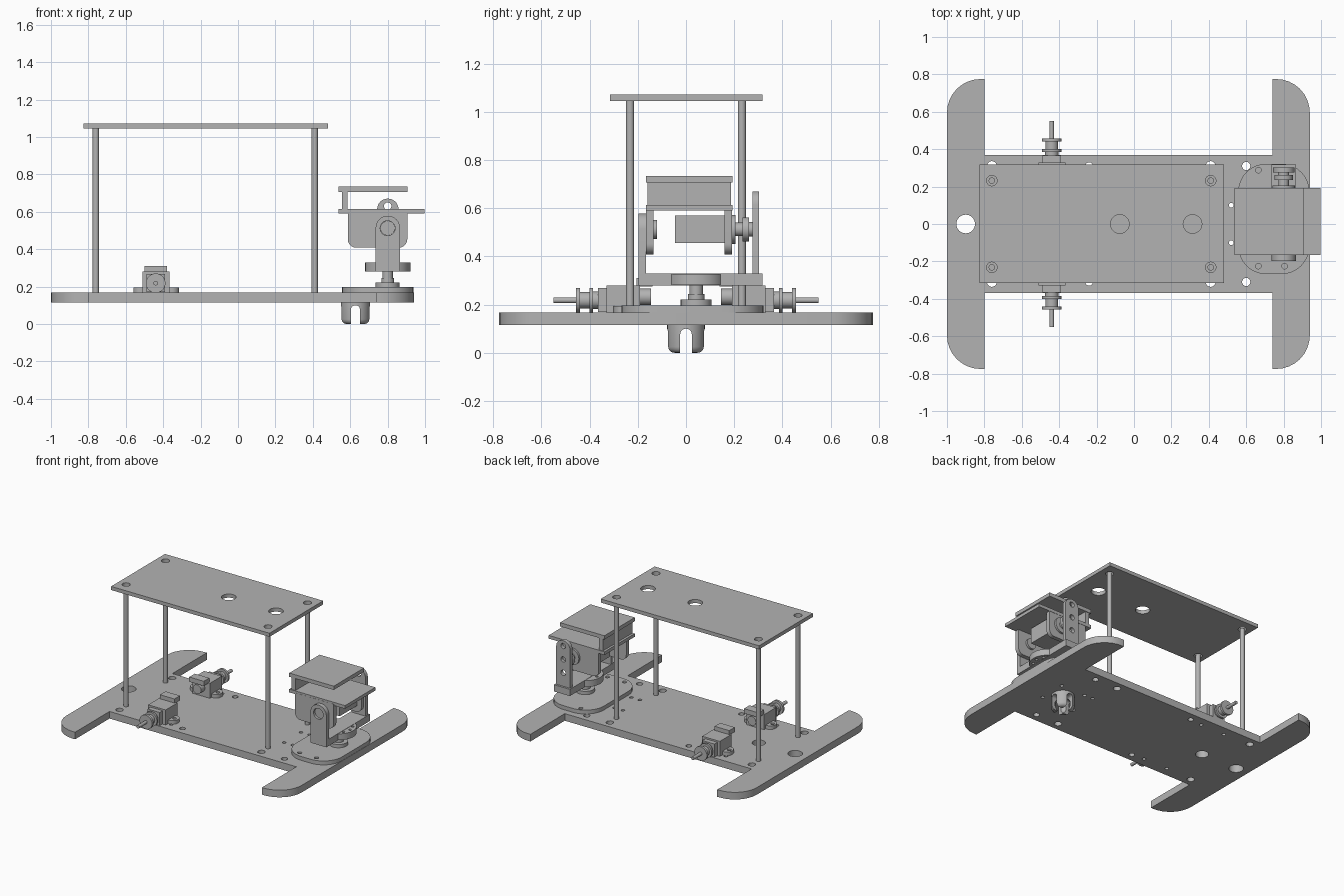
import bpy, bmesh, math
from mathutils import Vector, Matrix

cube = bpy.data.objects.get("Cube")
if cube:
    bpy.data.objects.remove(cube, do_unlink=True)

grey = bpy.data.materials.new("plain grey")
grey.use_nodes = True
grey.diffuse_color = (0.45, 0.45, 0.45, 1)
grey.node_tree.nodes["Principled BSDF"].inputs["Base Color"].default_value = grey.diffuse_color
parts = []


def add_mesh(name, bm):
    mesh = bpy.data.meshes.new(name)
    bm.to_mesh(mesh)
    bm.free()
    mesh.materials.append(grey)
    ob = bpy.data.objects.new(name, mesh)
    bpy.context.scene.collection.objects.link(ob)
    parts.append(ob)
    return ob


def box(name, x, y, z):
    """Box from three (low, high) ranges."""
    bm = bmesh.new()
    bmesh.ops.create_cube(bm, size=1)
    for v in bm.verts:
        v.co = [(a + b) / 2 + c * abs(b - a) for c, (a, b) in zip(v.co, (x, y, z))]
    return add_mesh(name, bm)


def rod(name, centre, span, r, axis="Z", r2=None):
    """Cylinder along an axis; centre gives the two other coordinates."""
    lo, hi = sorted(span)
    bm = bmesh.new()
    bmesh.ops.create_cone(bm, cap_ends=True, segments=32, radius1=r,
                          radius2=r if r2 is None else r2, depth=hi - lo)
    mid = (lo + hi) / 2
    if axis == "Y":
        turn = Matrix.Rotation(math.pi / 2, 4, "X")
        place = Matrix.Translation((centre[0], mid, centre[1])) @ turn
    else:
        place = Matrix.Translation((centre[0], centre[1], mid))
    bm.transform(place)
    return add_mesh(name, bm)


def rounded(corners):
    """Right-angled outline with a radius per corner."""
    pts = []
    for i, (x, y, r) in enumerate(corners):
        p = Vector((x, y))
        d1 = (Vector(corners[i - 1][:2]) - p).normalized()
        d2 = (Vector(corners[(i + 1) % len(corners)][:2]) - p).normalized()
        if not r:
            pts.append(p)
            continue
        c = p + r * (d1 + d2)
        for k in range(9):
            t = k / 8 * math.pi / 2
            pts.append(c - r * (d2 * math.cos(t) + d1 * math.sin(t)))
    return pts


def rect(x0, x1, y0, y1, low=0, high=0):
    return rounded([(x0, y0, low), (x1, y0, low), (x1, y1, high), (x0, y1, high)])


def circle(x, y, r):
    return [Vector((x + r * math.cos(k * math.pi / 12), y + r * math.sin(k * math.pi / 12)))
            for k in range(24)]


def plate(name, outline, holes, span, axis="Z"):
    """Flat sheet with round holes (x, y, r), extruded along Z or Y."""
    lo, hi = sorted(span)
    cu = bpy.data.curves.new(name, "CURVE")
    cu.dimensions, cu.fill_mode, cu.extrude = "2D", "BOTH", (hi - lo) / 2
    for loop in [outline] + [circle(*h) for h in holes]:
        sp = cu.splines.new("POLY")
        sp.points.add(len(loop) - 1)
        for point, co in zip(sp.points, loop):
            point.co = (co.x, co.y, 0, 1)
        sp.use_cyclic_u = True
    helper = bpy.data.objects.new(name + " outline", cu)
    bpy.context.scene.collection.objects.link(helper)
    bpy.context.view_layer.update()
    bm = bmesh.new()
    bm.from_mesh(helper.evaluated_get(bpy.context.evaluated_depsgraph_get()).to_mesh())
    bpy.data.objects.remove(helper, do_unlink=True)
    bmesh.ops.remove_doubles(bm, verts=bm.verts, dist=0.0001)
    bmesh.ops.recalc_face_normals(bm, faces=bm.faces)
    mid = (lo + hi) / 2
    if axis == "Y":
        bm.transform(Matrix.Translation((0, mid, 0)) @ Matrix.Rotation(math.pi / 2, 4, "X"))
    else:
        bm.transform(Matrix.Translation((0, 0, mid)))
    return add_mesh(name, bm)


def carve(ob, cutters):
    """Subtract the cutters and discard them."""
    for c in cutters:
        mod = ob.modifiers.new("cut", "BOOLEAN")
        mod.operation, mod.solver, mod.object = "DIFFERENCE", "EXACT", c
    bpy.context.view_layer.update()
    mesh = bpy.data.meshes.new_from_object(ob.evaluated_get(bpy.context.evaluated_depsgraph_get()))
    ob.modifiers.clear()
    ob.data = mesh
    for c in cutters:
        parts.remove(c)
        bpy.data.objects.remove(c, do_unlink=True)


# Chassis: one half outline, mirrored to the other side
half = [(0.94, 0.775, 0.18), (0.74, 0.775, 0), (0.74, 0.37, 0),
        (-0.8, 0.37, 0), (-0.8, 0.775, 0), (-1, 0.775, 0.18)]
outline = rounded(half + [(x, -y, r) for x, y, r in reversed(half)])
holes = [(-0.9, 0, 0.05), (-0.6, 0, 0.045)]
for s in (-1, 1):
    holes += [(x, s * 0.31, r) for x, r in ((-0.76, 0.026), (-0.24, 0.02), (0.41, 0.026), (0.6, 0.022))]
    holes += [(x, s * 0.1, 0.013) for x in (0.45, 0.52, 0.72)]
    holes += [(x, s * 0.3, 0.013) for x in (-0.54, -0.34)]
plate("chassis", outline, holes, (0.115, 0.168))

# Upper deck on four posts
posts = [(x, y) for x in (-0.76, 0.41) for y in (-0.232, 0.232)]
plate("upper_deck", rect(-0.825, 0.48, -0.315, 0.318),
      [(x, y, 0.028) for x, y in posts] + [(-0.076, 0, 0.05), (0.313, 0, 0.05)], (1.045, 1.072))
for x, y in posts:
    rod("deck_post", (x, y), (0.16, 1.047), 0.017)

# Drive motors with hubs and shafts, mirrored front to back
MX, MZ = -0.44, 0.218
for s, side in ((-1, "front"), (1, "back")):
    def name(part):
        return side + "_motor_" + part

    def along(a, b):
        return tuple(sorted((s * a, s * b)))

    lo, hi = along(0.21, 0.3)
    plate(name("mount"), rect(-0.56, -0.315, lo, hi, 0.04, 0.04),
          [(-0.535, s * 0.255, 0.014), (-0.345, s * 0.255, 0.014)], (0.168, 0.195))
    box(name("body"), (-0.51, -0.365), along(0.19, 0.33), (0.168, 0.28))
    box(name("cap"), (-0.5, -0.38), along(0.14, 0.205), (0.275, 0.31))
    rod(name("tail"), (MX, 0.232), along(0.145, 0.2), 0.034, "Y")
    box(name("gearbox"), (-0.49, -0.39), along(0.33, 0.365), (0.17, 0.268))
    for a, b, r in ((0.36, 0.39, 0.036), (0.385, 0.4, 0.052), (0.4, 0.44, 0.034),
                    (0.44, 0.457, 0.052), (0.45, 0.55, 0.012)):
        rod(name("shaft" if r < 0.02 else "hub"), (MX, MZ), along(a, b), r, "Y")

# Ball caster socket: a cup split into four prongs
CX = 0.628
cup = rod("caster_socket", (CX, 0), (0, 0.118), 0.078)
bm = bmesh.new()
bm.from_mesh(cup.data)
rim = [e for e in bm.edges if all(v.co.z < 0.01 for v in e.verts)]
bmesh.ops.bevel(bm, geom=rim, offset=0.025, segments=4, profile=0.5, affect="EDGES")
bm.to_mesh(cup.data)
bm.free()
bm = bmesh.new()
bmesh.ops.create_uvsphere(bm, u_segments=32, v_segments=16, radius=0.055)
bm.transform(Matrix.Translation((CX, 0, 0.045)))
ball = add_mesh("ball_cutter", bm)
slot = rounded([(-0.024, -0.05, 0), (0.024, -0.05, 0), (0.024, 0.1, 0.023), (-0.024, 0.1, 0.023)])
slot_a = plate("slot_cutter", slot, [], (-0.2, 0.2), "Y")
slot_b = plate("slot_cutter", slot, [], (-0.2, 0.2), "Y")
slot_a.data.transform(Matrix.Translation((CX, 0, 0)))
slot_b.data.transform(Matrix.Translation((CX, 0, 0)) @ Matrix.Rotation(math.pi / 2, 4, "Z"))
carve(cup, [ball, slot_a, slot_b])

# Pan base and turntable
PX, PY = 0.8, 0.042
plate("pan_base", rect(0.557, 0.938, -0.268, 0.322, 0.15, 0.15),
      [(0.665, 0.288, 0.015), (0.665, -0.225, 0.015), (0.805, -0.225, 0.015)], (0.166, 0.197))
rod("pan_collar", (PX, PY), (0.19, 0.222), 0.064)
rod("pan_flange", (PX, PY), (0.22, 0.245), 0.034)
rod("pan_spindle", (PX, PY), (0.24, 0.285), 0.028)
plate("turntable_disc", circle(PX, PY, 0.122),
      [(PX + 0.095 * math.cos(a), PY + 0.095 * math.sin(a), 0.01) for a in (0, 0.6, -0.6, math.pi)],
      (0.281, 0.328))
box("turntable_bar", (0.735, 0.866), (-0.197, 0.318), (0.28, 0.33))

# Fork uprights that carry the tilt head
TZ = 0.512
plate("front_fork_arm", rect(0.736, 0.866, 0.3, 0.578, 0, 0.064), [(PX, TZ, 0.04)], (-0.197, -0.166), "Y")
plate("back_fork_arm", rect(0.744, 0.858, 0.3, 0.67, 0, 0.056),
      [(PX, z, 0.02) for z in (0.43, 0.53, 0.63)], (0.275, 0.303), "Y")
rod("front_pivot", (PX, TZ), (-0.18, -0.12), 0.039, "Y")
for a, b, r in ((0.185, 0.205, 0.06), (0.205, 0.235, 0.028), (0.235, 0.262, 0.05), (0.26, 0.28, 0.03)):
    rod("back_pivot", (PX, TZ), (a, b), r, "Y")

# Tilt head: two cheeks, servo, and stacked shelves
for y0, y1 in ((-0.166, -0.135), (0.16, 0.19)):
    plate("head_cheek", rect(0.587, 0.905, 0.408, 0.6, 0.045, 0), [], (y0, y1), "Y")
box("tilt_servo", (0.66, 0.87), (-0.045, 0.17), (0.455, 0.57))
box("lower_shelf", (0.538, 0.998), (-0.165, 0.192), (0.59, 0.614))
box("shelf_spacer", (0.555, 0.585), (-0.16, 0.187), (0.61, 0.71))
box("upper_shelf", (0.538, 0.905), (-0.165, 0.192), (0.706, 0.734))

# Smooth the round parts, keep edges sharp
bpy.ops.object.select_all(action="DESELECT")
for ob in parts:
    ob.select_set(True)
bpy.context.view_layer.objects.active = parts[0]
bpy.ops.object.shade_smooth_by_angle(angle=math.radians(30))
